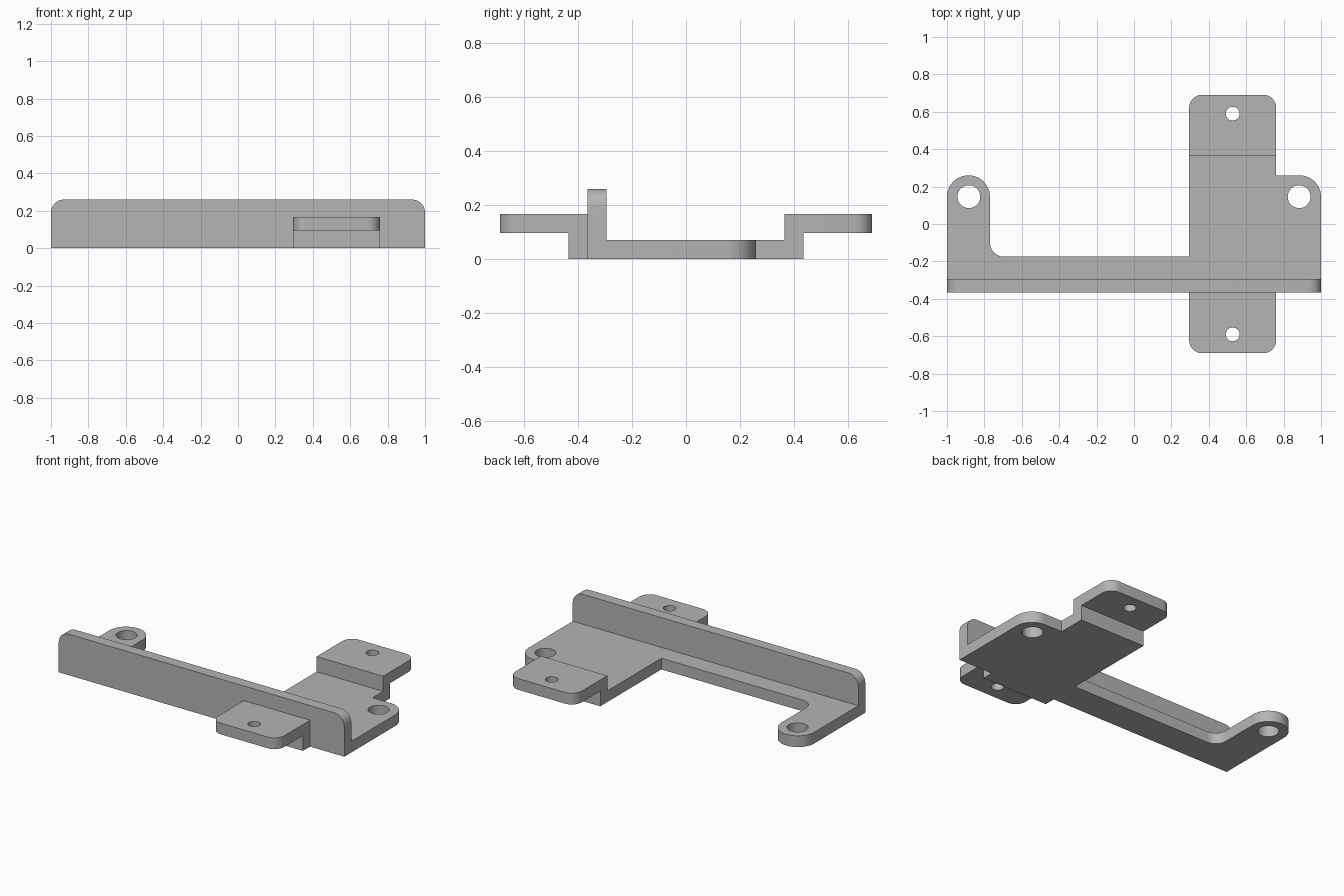
import bpy, bmesh, math
from mathutils import Matrix, Vector

cube = bpy.data.objects.get("Cube")
if cube:
    bpy.data.objects.remove(cube, do_unlink=True)

grey = bpy.data.materials.new("plain grey")
grey.use_nodes = True
colour = (0.46, 0.46, 0.46, 1)
grey.diffuse_color = colour
bsdf = next(n for n in grey.node_tree.nodes if n.type == 'BSDF_PRINCIPLED')
bsdf.inputs["Base Color"].default_value = colour


def rounded(corners, steps=12):
    """Outline from square corners (x, y, radius)."""
    pts = []
    for i, (x, y, r) in enumerate(corners):
        p = Vector((x, y))
        if r == 0:
            pts.append(p)
            continue
        to_prev = (Vector(corners[i - 1][:2]) - p).normalized()
        to_next = (Vector(corners[(i + 1) % len(corners)][:2]) - p).normalized()
        centre = p + r * (to_prev + to_next)
        for k in range(steps + 1):
            t = math.pi / 2 * k / steps
            pts.append(centre - r * (to_next * math.cos(t) + to_prev * math.sin(t)))
    return pts


def circle(x, y, r, n=40):
    return [Vector((x + r * math.cos(2 * math.pi * k / n),
                    y + r * math.sin(2 * math.pi * k / n))) for k in range(n)]


def plate(name, loops, low, high, matrix=Matrix()):
    """Solid plate: the first loop is the outline, the others are holes."""
    bm = bmesh.new()
    rims = ([], [])
    for loop in loops:
        rings = [[bm.verts.new((p.x, p.y, z)) for p in loop] for z in (low, high)]
        for i in range(len(loop)):
            a, b = rings[0][i - 1], rings[0][i]
            c, d = rings[1][i], rings[1][i - 1]
            bm.faces.new((a, b, c, d))
            rims[0].append(bm.edges.get((a, b)))
            rims[1].append(bm.edges.get((c, d)))
    for rim in rims:
        bmesh.ops.triangle_fill(bm, edges=rim, use_beauty=True, normal=(0, 0, 1))
    bmesh.ops.recalc_face_normals(bm, faces=bm.faces)
    bm.transform(matrix)
    mesh = bpy.data.meshes.new(name)
    bm.to_mesh(mesh)
    bm.free()
    mesh.materials.append(grey)
    obj = bpy.data.objects.new(name, mesh)
    bpy.context.collection.objects.link(obj)
    bpy.ops.object.select_all(action='DESELECT')
    obj.select_set(True)
    bpy.context.view_layer.objects.active = obj
    bpy.ops.object.shade_smooth_by_angle(angle=math.radians(30))
    return obj


thick = 0.071
wall_back, wall_front = -0.295, -0.365
left, right = 0.295, 0.76          # width of the mounting bracket
ear = 0.1145                       # ear corner radius

# Base plate with two eared bolt holes
base = rounded([
    (-1, wall_back, 0), (1, wall_back, 0), (1, 0.26, ear),
    (right, 0.26, 0), (right, 0.365, 0), (left, 0.365, 0),
    (left, -0.175, 0), (-0.77, -0.175, 0.075),
    (-0.77, 0.26, ear), (-1, 0.26, ear)])
plate("base_plate", [base] + [circle(s * 0.883, 0.146, 0.061) for s in (-1, 1)], 0, thick)

# Upright wall along the front edge
wall = rounded([(-1, 0, 0), (1, 0, 0), (1, 0.26, 0.07), (-1, 0.26, 0.07)])
plate("front_wall", [wall], -wall_back, -wall_front, Matrix.Rotation(math.pi / 2, 4, 'X'))

# Raised screw tabs, each on a short leg
for side, s in (("front", -1), ("back", 1)):
    inner, outer = s * 0.365, s * 0.691
    tab = rounded([(left, inner, 0), (right, inner, 0),
                   (right, outer, 0.07), (left, outer, 0.07)])
    plate(side + "_tab", [tab, circle((left + right) / 2, s * 0.59, 0.037)], 0.096, 0.167)
    leg = rounded([(left, inner, 0), (right, inner, 0),
                   (right, s * 0.436, 0), (left, s * 0.436, 0)])
    plate(side + "_leg", [leg], 0, 0.096)

# Back leg continues up behind the base plate through its tab
